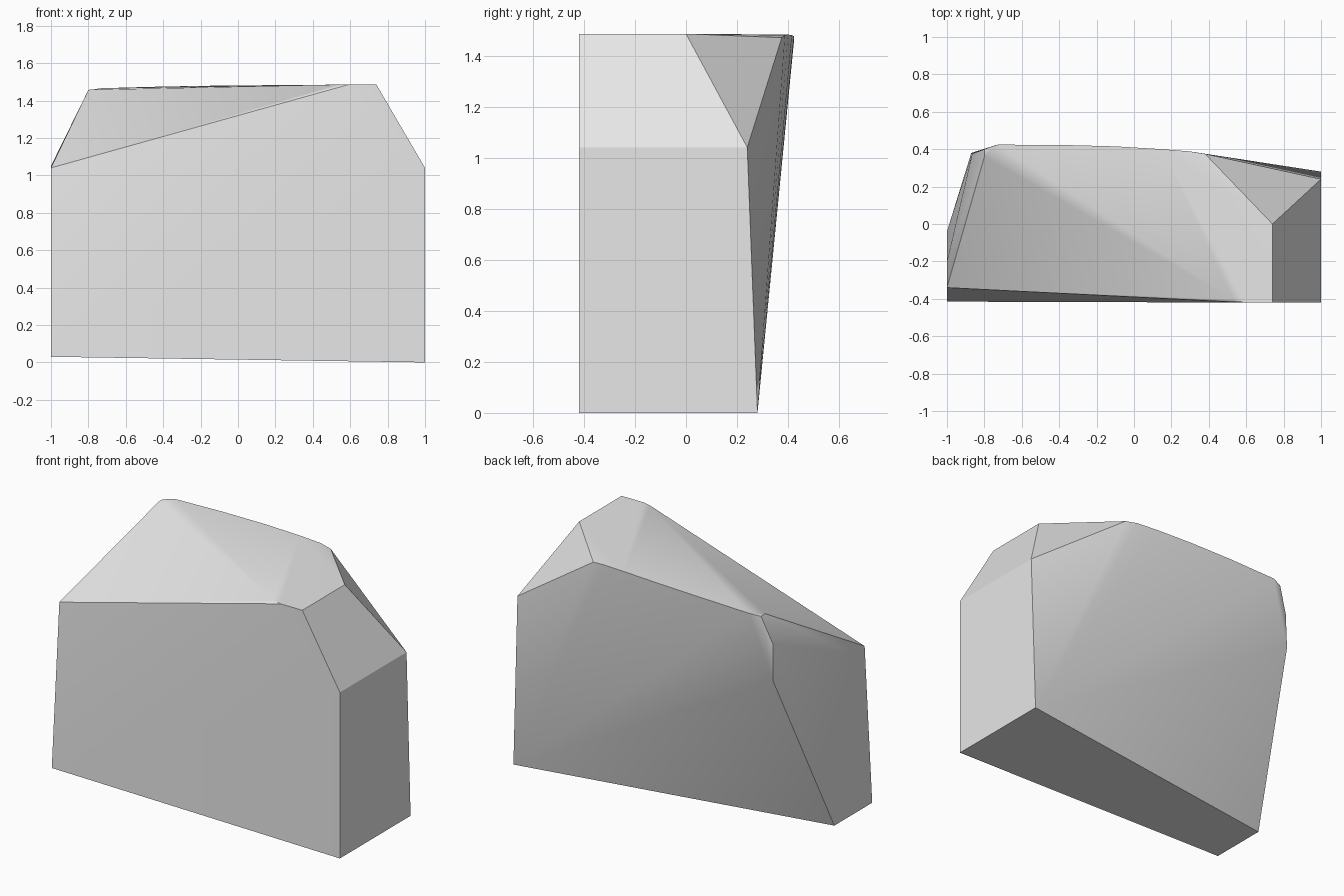
import bpy, bmesh, math

cube = bpy.data.objects.get("Cube")
if cube:
    bpy.data.objects.remove(cube, do_unlink=True)

# Corner points of the chiselled boulder, grouped by area
base = [(1, -.42, 0), (1, .28, 0), (-1, -.04, .03), (-1, -.415, .03)]
shoulder = [(1, -.42, 1.04), (1, .24, 1.04), (-1, -.34, 1.04), (-1, -.2, 1.05),
            (-.87, .38, 1.06), (-.865, .375, 1.29)]
crown = [(.74, -.42, 1.485), (.74, 0, 1.485), (.59, -.42, 1.485), (.53, -.405, 1.485),
         (.38, .375, 1.47), (.3, .388, 1.48), (.15, .4, 1.482), (-.1, .415, 1.48),
         (-.4, .423, 1.475), (-.73, .424, 1.466), (-.8, .4, 1.455), (-.8, .36, 1.457)]

# Wrap the points in a convex skin
bm = bmesh.new()
for p in base + shoulder + crown:
    bm.verts.new(p)
bmesh.ops.convex_hull(bm, input=bm.verts)
bmesh.ops.delete(bm, geom=[v for v in bm.verts if not v.link_faces], context='VERTS')
bmesh.ops.dissolve_limit(bm, angle_limit=math.radians(.3), verts=bm.verts, edges=bm.edges)
bmesh.ops.recalc_face_normals(bm, faces=bm.faces)
mesh = bpy.data.meshes.new("boulder")
bm.to_mesh(mesh)
bm.free()

boulder = bpy.data.objects.new("boulder", mesh)
bpy.context.collection.objects.link(boulder)

# Plain grey stone
stone = bpy.data.materials.new("grey stone")
stone.use_nodes = True
stone.diffuse_color = (.8, .8, .8, 1)
shader = next(n for n in stone.node_tree.nodes if n.type == 'BSDF_PRINCIPLED')
shader.inputs["Base Color"].default_value = (.8, .8, .8, 1)
mesh.materials.append(stone)

# Soft creases stay smooth, chiselled edges stay sharp
bpy.ops.object.select_all(action='DESELECT')
boulder.select_set(True)
bpy.context.view_layer.objects.active = boulder
bpy.ops.object.shade_smooth_by_angle(angle=math.radians(30))
weighted = boulder.modifiers.new("weighted normals", 'WEIGHTED_NORMAL')
weighted.keep_sharp = True
